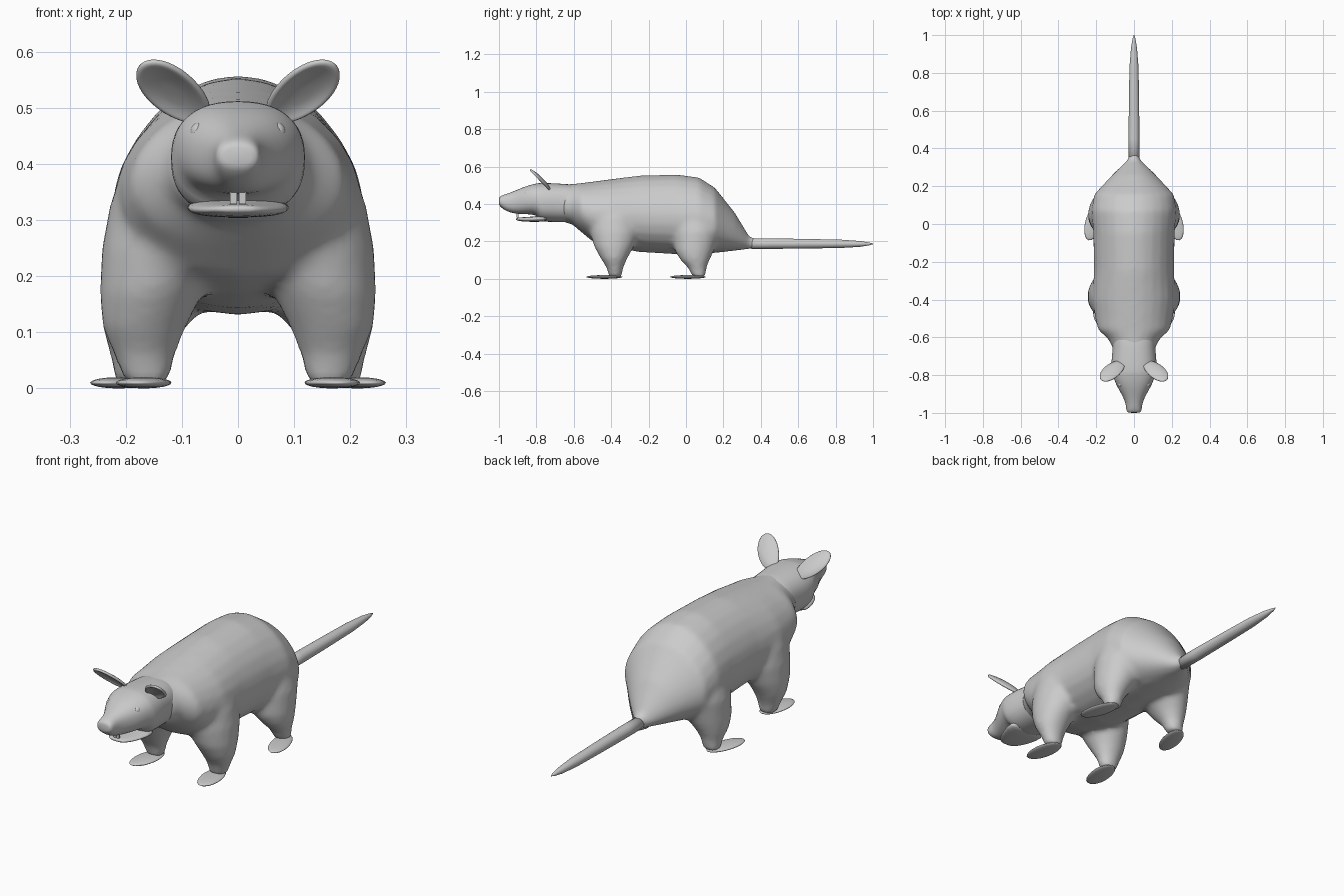
import bpy, bmesh
from math import sin, cos, pi, radians
from mathutils import Matrix, Vector

cube = bpy.data.objects.get("Cube")
if cube:
    bpy.data.objects.remove(cube, do_unlink=True)

grey = bpy.data.materials.new("soft grey")
grey.use_nodes = True
colour = (0.6, 0.6, 0.6, 1)
grey.diffuse_color = colour
grey.node_tree.nodes["Principled BSDF"].inputs["Base Color"].default_value = colour

SIDES = 24
ANGLES = [2 * pi * i / SIDES for i in range(SIDES)]


def finish(name, bm):
    """Turn a bmesh into a smooth shaded grey object."""
    bmesh.ops.recalc_face_normals(bm, faces=bm.faces)
    for f in bm.faces:
        f.smooth = True
    mesh = bpy.data.meshes.new(name)
    bm.to_mesh(mesh)
    bm.free()
    mesh.materials.append(grey)
    obj = bpy.data.objects.new(name, mesh)
    bpy.context.collection.objects.link(obj)
    return obj


def power(v, e):
    return abs(v) ** e * (1 if v > 0 else -1)


def loft(bm, rings):
    """Skin a list of point rings and cap both ends."""
    rows = [[bm.verts.new(p) for p in ring] for ring in rings]
    for a, b in zip(rows, rows[1:]):
        for i in range(SIDES):
            j = (i + 1) % SIDES
            bm.faces.new((a[i], a[j], b[j], b[i]))
    bm.faces.new(rows[0])
    bm.faces.new(rows[-1])


def length_rings(sections, e=1.0, pear=0.0):
    """Rings along y from (y, half width, bottom, top)."""
    return [[(w * power(cos(a), e) * (1 - pear * sin(a)), y,
              (lo + hi) / 2 + (hi - lo) / 2 * power(sin(a), e)) for a in ANGLES]
            for y, w, lo, hi in sections]


def leg_rings(sections, side):
    """Rings along z from (z, x, y, x radius, y radius)."""
    return [[(side * (x + rx * cos(a)), y + ry * sin(a), z) for a in ANGLES]
            for z, x, y, rx, ry in sections]


def subdivide(obj, levels=1):
    mod = obj.modifiers.new("subdivision", 'SUBSURF')
    mod.levels = mod.render_levels = levels


# Body and legs, blended into one skin
bm = bmesh.new()
loft(bm, length_rings([
    (.38, .026, .162, .215), (.34, .032, .158, .225), (.30, .075, .155, .29),
    (.26, .115, .15, .355), (.155, .212, .138, .487), (.07, .225, .132, .542),
    (-.05, .215, .131, .558), (-.25, .212, .143, .552), (-.4, .22, .17, .533),
    (-.5, .205, .20, .52), (-.56, .19, .25, .512), (-.61, .135, .292, .507),
    (-.66, .112, .303, .505)], pear=.1))
FRONT_LEG = [(.01, .162, -.378, .04, .034), (.06, .167, -.38, .055, .045),
             (.11, .167, -.385, .075, .072), (.17, .155, -.385, .092, .105),
             (.25, .13, -.38, .113, .135), (.33, .11, -.38, .118, .14),
             (.42, .09, -.38, .1, .13)]
HIND_LEG = [(.01, .183, .07, .037, .035), (.06, .178, .06, .05, .05),
            (.1, .17, .048, .07, .078), (.15, .15, .045, .094, .105),
            (.25, .125, .055, .117, .13), (.4, .1, .05, .1, .12)]
for side in (1, -1):
    loft(bm, leg_rings(FRONT_LEG, side))
    loft(bm, leg_rings(HIND_LEG, side))
body = finish("body", bm)
remesh = body.modifiers.new("blend", 'REMESH')
remesh.mode = 'VOXEL'
remesh.voxel_size = .012
remesh.use_smooth_shade = True
smooth = body.modifiers.new("soften", 'SMOOTH')
smooth.factor = .5
smooth.iterations = 10

# Tail
bm = bmesh.new()
loft(bm, length_rings([
    (.30, .028, .161, .216), (.45, .029, .16, .216), (.65, .027, .162, .213),
    (.83, .024, .165, .209), (.93, .016, .171, .202), (.98, .008, .179, .194),
    (1.0, .002, .185, .189)]))
finish("tail", bm)

# Head with the upper lip stepping up ahead of the mouth corner
bm = bmesh.new()
loft(bm, length_rings([
    (-.56, .11, .31, .50), (-.62, .113, .302, .506), (-.68, .115, .302, .51),
    (-.74, .122, .304, .513), (-.785, .12, .306, .513), (-.795, .115, .342, .511),
    (-.85, .097, .345, .499), (-.90, .066, .346, .477), (-.945, .045, .355, .459),
    (-.975, .042, .37, .45), (-.995, .038, .388, .44), (-1.0, .028, .398, .43)],
    e=.85))
subdivide(finish("head", bm))

# Lower jaw
bm = bmesh.new()
loft(bm, length_rings([
    (-.73, .1, .306, .345), (-.80, .09, .304, .334), (-.86, .068, .305, .33),
    (-.895, .046, .309, .328), (-.91, .025, .314, .325)], e=.85))
subdivide(finish("lower_jaw", bm))

# Front teeth
bm = bmesh.new()
for x in (-.008, .008):
    bmesh.ops.create_cube(bm, size=1, matrix=Matrix.Translation((x, -.9, .342))
                          @ Matrix.Diagonal((.013, .01, .026, 1)))
teeth = finish("front_teeth", bm)
for p in teeth.data.polygons:
    p.use_smooth = False


def ellipsoid(name, centre, radii, turn=0.0):
    bm = bmesh.new()
    bmesh.ops.create_uvsphere(bm, u_segments=20, v_segments=12, radius=1,
                              matrix=Matrix.Translation(centre)
                              @ Matrix.Rotation(turn, 4, 'Z')
                              @ Matrix.Diagonal((*radii, 1)))
    return finish(name, bm)


def ear(name, side):
    """Dished paddle leaning forward as it rises."""
    bm = bmesh.new()
    along, across = Vector((.8, .6)), Vector((-.6, .8))
    rows = []
    for r in (.3, .6, .85, 1):
        row = []
        for a in ANGLES:
            p = (Vector((.115, .527)) + along * (.078 * r * cos(a))
                 + across * (r * (.04 + .003 * cos(a)) * sin(a)))
            y = -.745 - (p.y - .49) * .95 + .018 * (1 - r * r)
            row.append(bm.verts.new((side * p.x, y, p.y)))
        rows.append(row)
    bm.faces.new(rows[0])
    for a, b in zip(rows, rows[1:]):
        for i in range(SIDES):
            j = (i + 1) % SIDES
            bm.faces.new((a[i], a[j], b[j], b[i]))
    obj = finish(name, bm)
    thick = obj.modifiers.new("thickness", 'SOLIDIFY')
    thick.thickness = .012
    thick.offset = 0
    subdivide(obj)


# Mirrored features
for label, side in (("left", 1), ("right", -1)):
    ellipsoid(label + "_eye", (side * .07, -.848, .457), (.015, .018, .017))
    ear(label + "_ear", side)
    ellipsoid(label + "_front_foot", (side * .168, -.436, .01),
              (.048, .098, .01), side * radians(8))
    ellipsoid(label + "_hind_foot", (side * .213, .01, .01),
              (.044, .1, .01), side * radians(16))
